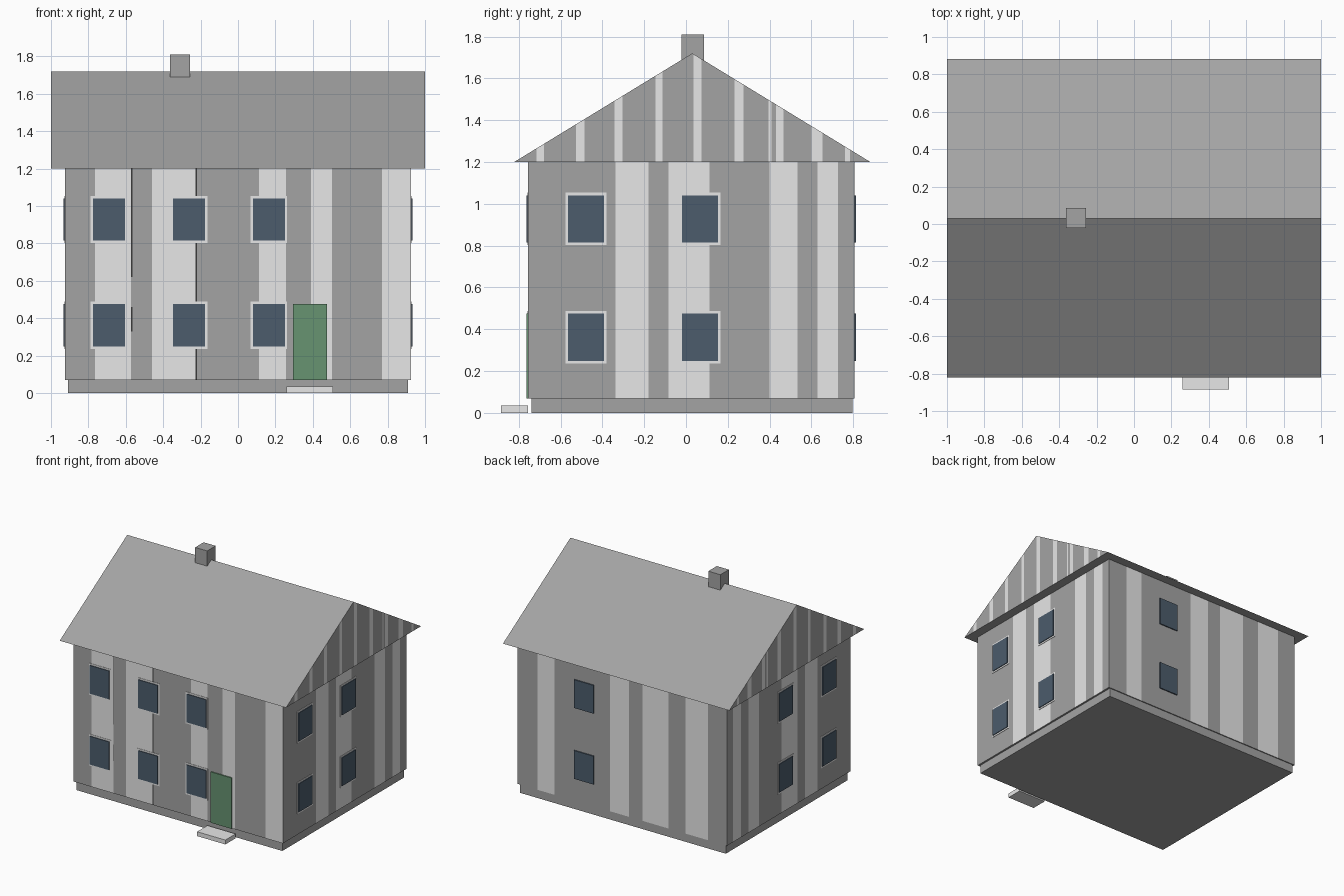
import bpy, bmesh
from mathutils import Vector

if "Cube" in bpy.data.objects:
    bpy.data.objects.remove(bpy.data.objects["Cube"])


def make_mat(name, rgb):
    m = bpy.data.materials.new(name)
    lin = [((c / 255 + 0.055) / 1.055) ** 2.4 for c in rgb]
    m.diffuse_color = (*lin, 1)
    m.use_nodes = True
    m.node_tree.nodes["Principled BSDF"].inputs["Base Color"].default_value = m.diffuse_color
    return m


GRAY = make_mat("mid_gray", (164, 164, 164))
LIGHT = make_mat("light_gray", (235, 235, 235))
DARK = make_mat("dark_gray", (58, 58, 58))
GLASS = make_mat("window_blue", (76, 92, 108))
GREEN = make_mat("door_green", (103, 147, 113))


def finish(name, bm, mats):
    bmesh.ops.recalc_face_normals(bm, faces=bm.faces)
    me = bpy.data.meshes.new(name)
    bm.to_mesh(me)
    bm.free()
    for m in mats:
        me.materials.append(m)
    ob = bpy.data.objects.new(name, me)
    bpy.context.collection.objects.link(ob)
    return ob


def box_bm(lo, hi):
    bm = bmesh.new()
    bmesh.ops.create_cube(bm, size=1)
    for v in bm.verts:
        v.co = Vector([lo[i] + (v.co[i] + 0.5) * (hi[i] - lo[i]) for i in range(3)])
    return bm


def box(name, lo, hi, mat):
    return finish(name, box_bm(lo, hi), [mat])


def cut(bm, axis, values):
    """Slice the mesh across an axis at each value."""
    normal = Vector((0, 0, 0))
    normal[axis] = 1
    for v in values:
        bmesh.ops.bisect_plane(bm, geom=bm.verts[:] + bm.edges[:] + bm.faces[:],
                               plane_co=normal * v, plane_no=normal)


def stripe(bm, test, axis, bands):
    """Give the light colour to faces that pass the test and lie in a band."""
    for f in bm.faces:
        f.normal_update()
        c = f.calc_center_bounds()[axis]
        if test(f.normal) and any(a < c < b for a, b in bands):
            f.material_index = 1


def edges(bands):
    return [v for band in bands for v in band]


WX, WY0, WY1 = 0.925, -0.755, 0.805
FRONT = [(-0.765, -0.572), (-0.46, -0.225), (0.112, 0.257), (0.39, 0.503), (0.77, 0.93)]
BACK = [(-0.76, -0.56), (-0.41, -0.18), (-0.06, 0.11), (0.6, 0.75)]
SIDE = [(-0.338, -0.18), (-0.084, 0.113), (0.4, 0.534), (0.63, 0.726)]
GABLE = [(-0.715, -0.68), (-0.525, -0.486), (-0.342, -0.304), (-0.146, -0.113),
         (0.036, 0.074), (0.232, 0.275), (0.395, 0.41), (0.43, 0.467),
         (0.6, 0.654), (0.76, 0.785)]

# foundation and striped walls
box("foundation", (-0.91, -0.74, 0), (0.91, 0.797, 0.07), GRAY)
bm = box_bm((-WX, WY0, 0.07), (WX, WY1, 1.2))
cut(bm, 0, edges(FRONT + BACK))
cut(bm, 1, edges(SIDE))
stripe(bm, lambda n: n.y < -0.9, 0, FRONT)
stripe(bm, lambda n: n.y > 0.9, 0, BACK)
stripe(bm, lambda n: abs(n.x) > 0.9, 1, SIDE)
finish("walls", bm, [GRAY, LIGHT])

# dark gaps on the front wall
for i, (x, z0, z1) in enumerate([(-0.222, 0.07, 1.2), (-0.569, 0.62, 1.2), (-0.569, 0.33, 0.46)]):
    box(f"wall_gap_{i}", (x - 0.004, WY0 - 0.001, z0), (x + 0.004, WY0 + 0.001, z1), DARK)

# gable roof with striped ends
bm = bmesh.new()
profile = [(-0.822, 1.2), (0.882, 1.2), (0.03, 1.72)]
end = bm.faces.new([bm.verts.new((-1, y, z)) for y, z in profile])
ext = bmesh.ops.extrude_face_region(bm, geom=[end], use_keep_orig=True)
bmesh.ops.translate(bm, vec=(2, 0, 0),
                    verts=[g for g in ext["geom"] if isinstance(g, bmesh.types.BMVert)])
cut(bm, 1, edges(GABLE))
stripe(bm, lambda n: abs(n.x) > 0.9, 1, GABLE)
finish("roof", bm, [GRAY, LIGHT])

# chimney
box("chimney", (-0.363, -0.022, 1.6), (-0.257, 0.085, 1.81), GRAY)


# windows: a blue plate, with a thin light frame behind it
def plate(name, face, u, z, hw, hz, depth, mat):
    if face in ("front", "back"):
        y0, y1 = (WY0 - depth, WY0) if face == "front" else (WY1, WY1 + depth)
        box(name, (u - hw, y0, z - hz), (u + hw, y1, z + hz), mat)
    else:
        x0, x1 = (-WX - depth, -WX) if face == "left" else (WX, WX + depth)
        box(name, (x0, u - hw, z - hz), (x1, u + hw, z + hz), mat)


COLUMNS = {"front": (-0.69, -0.262, 0.165), "back": (0.335,),
           "left": (-0.479, 0.067), "right": (-0.479, 0.067)}
for face, columns in COLUMNS.items():
    for i, u in enumerate(columns):
        for floor, z in (("lower", 0.362), ("upper", 0.928)):
            plate(f"{face}_{floor}_window_{i}", face, u, z, 0.086, 0.113, 0.009, GLASS)
            if face != "back":
                plate(f"{face}_{floor}_frame_{i}", face, u, z, 0.098, 0.126, 0.003, LIGHT)

# door and doorstep
plate("door", "front", 0.385, 0.273, 0.092, 0.203, 0.009, GREEN)
box("doorstep", (0.258, -0.885, 0), (0.508, -0.755, 0.035), LIGHT)
